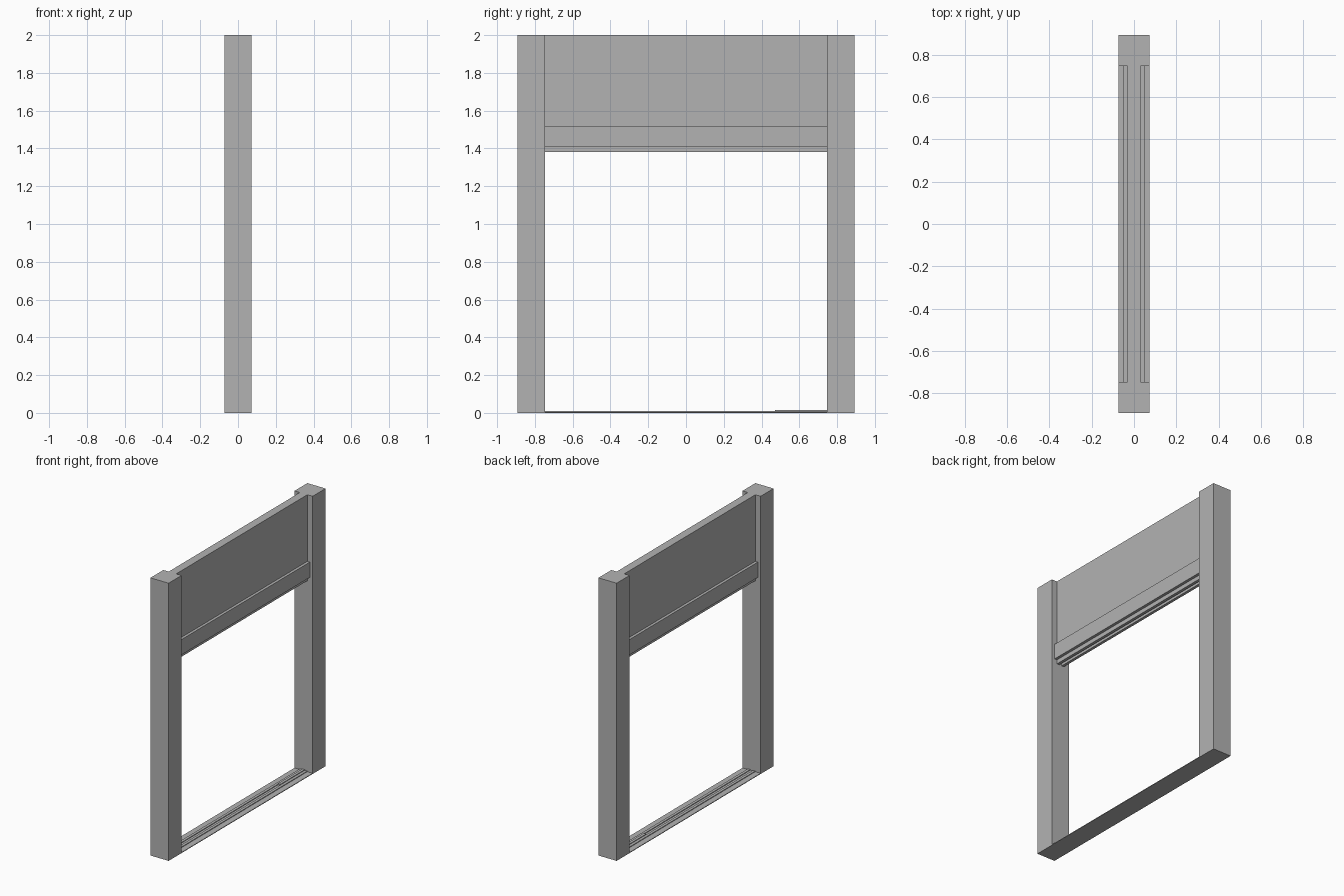
import bpy

cube = bpy.data.objects.get("Cube")
if cube:
    bpy.data.objects.remove(cube, do_unlink=True)

GREY = (0.45, 0.45, 0.45, 1)
mat = bpy.data.materials.new("plain grey")
mat.use_nodes = True
mat.diffuse_color = GREY
mat.node_tree.nodes["Principled BSDF"].inputs["Base Color"].default_value = GREY


def box(name, x, y, z):
    """Add a box from (low, high) spans on each axis."""
    spans = (x, y, z)
    bpy.ops.mesh.primitive_cube_add(size=1)
    ob = bpy.context.object
    ob.name = name
    ob.location = [(a + b) / 2 for a, b in spans]
    ob.scale = [b - a for a, b in spans]
    bpy.ops.object.transform_apply(location=True, rotation=False, scale=True)
    ob.data.materials.append(mat)
    return ob


DEPTH = 0.0725      # half depth of the frame
OUTER = 0.893       # half width of the frame
INNER = 0.746       # half width of the opening
OPENING = (-INNER, INNER)

# Upright posts
box("front_post", (-DEPTH, DEPTH), (-OUTER, -INNER), (0, 2))
box("back_post", (-DEPTH, DEPTH), (INNER, OUTER), (0, 2))

# Infill panel over the opening and the thicker lintel below it
box("upper_panel", (-0.03, 0.03), OPENING, (1.52, 2))
box("lintel", (-0.05, 0.05), OPENING, (1.41, 1.52))

# Threshold plate
box("threshold", (-DEPTH, DEPTH), OPENING, (0, 0.005))

# Paired guide rails above and below the opening
for side, (x0, x1) in (("left", (0.01, 0.03)), ("right", (-0.03, -0.01))):
    box(side + "_top_rail", (x0, x1), OPENING, (1.38, 1.41))
    box(side + "_floor_rail", (x0, x1), OPENING, (0.005, 0.01))

# Raised stop at one end of the floor track
box("floor_stop", (-0.01, 0.01), (0.47, INNER), (0.005, 0.015))
